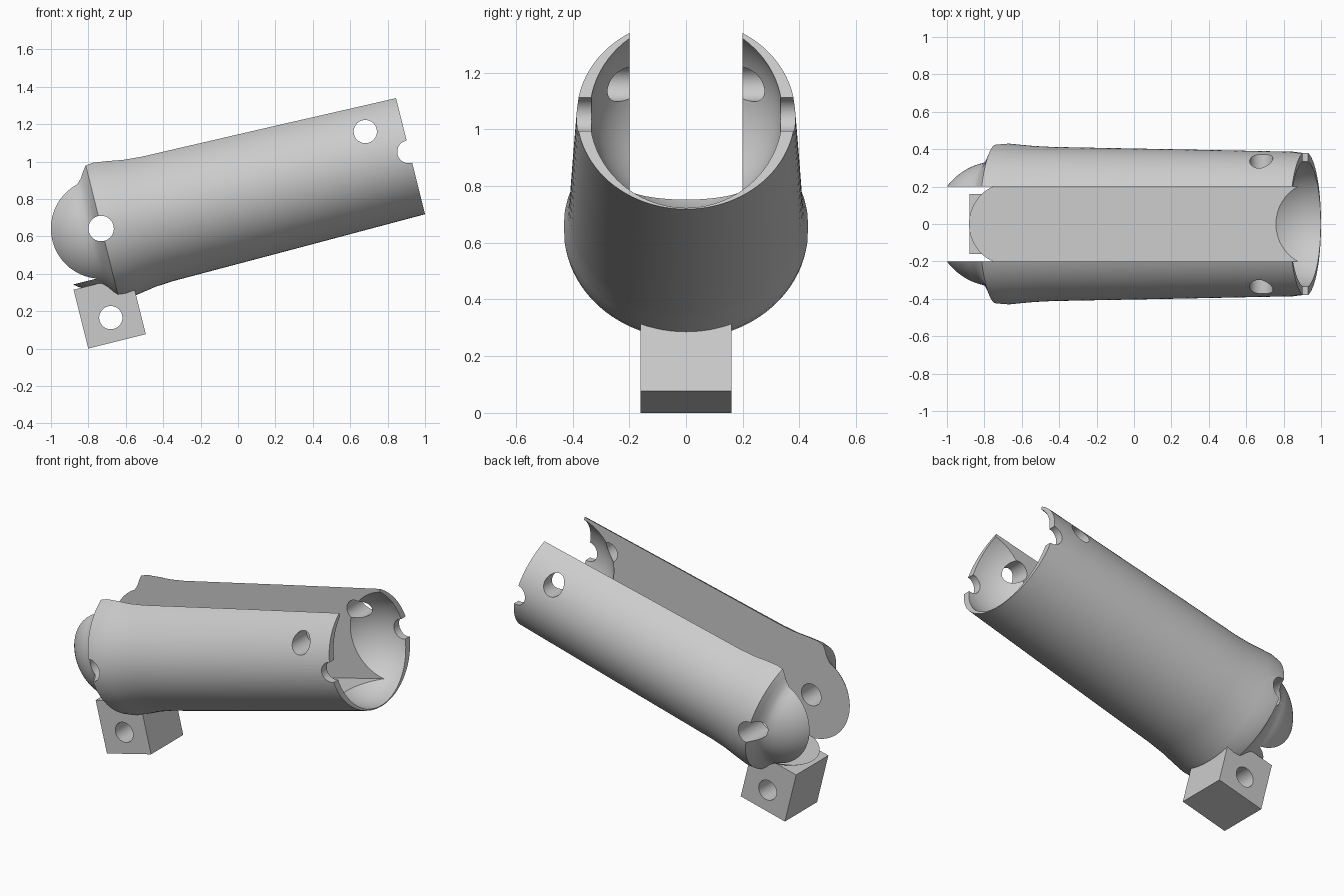
import bpy, bmesh, math
from mathutils import Matrix

cube = bpy.data.objects.get("Cube")
if cube:
    bpy.data.objects.remove(cube, do_unlink=True)

# Built along x with its axis at height AXIS, then tilted about y
TILT = Matrix.Rotation(math.radians(-14), 4, 'Y')
AXIS, BALL_X, END_X = 0.80, -0.555, 1.144
BALL_R, SOCKET_R = 0.335, 0.34
FLOOR = 0.546

grey = bpy.data.materials.new("light grey")
grey.use_nodes = True
colour = (0.6, 0.6, 0.6, 1)
grey.diffuse_color = colour
grey.node_tree.nodes["Principled BSDF"].inputs["Base Color"].default_value = colour


def to_object(name, bm):
    bmesh.ops.recalc_face_normals(bm, faces=bm.faces)
    mesh = bpy.data.meshes.new(name)
    bm.to_mesh(mesh)
    bm.free()
    obj = bpy.data.objects.new(name, mesh)
    bpy.context.collection.objects.link(obj)
    mesh.materials.append(grey)
    return obj


def box(name, x0, x1, half_y, z0, z1):
    bm = bmesh.new()
    bmesh.ops.create_cube(bm, size=1)
    bmesh.ops.scale(bm, verts=bm.verts, vec=(x1 - x0, 2 * half_y, z1 - z0))
    bmesh.ops.translate(bm, verts=bm.verts, vec=((x0 + x1) / 2, 0, (z0 + z1) / 2))
    return to_object(name, bm)


def pin(x, z, radius):
    """Cylinder lying across the part, used to drill a hole."""
    bm = bmesh.new()
    bmesh.ops.create_cone(bm, cap_ends=True, segments=48, radius1=radius,
                          radius2=radius, depth=2,
                          matrix=Matrix.Translation((x, 0, z)) @ Matrix.Rotation(math.pi / 2, 4, 'X'))
    return to_object("hole_cutter", bm)


def ball(x, z, radius):
    bm = bmesh.new()
    bmesh.ops.create_uvsphere(bm, u_segments=72, v_segments=40, radius=radius,
                              matrix=Matrix.Translation((x, 0, z)))
    return to_object("socket_cutter", bm)


def cut(obj, cutters):
    for cutter in cutters:
        cutter.hide_render = True
        mod = obj.modifiers.new("cut", 'BOOLEAN')
        mod.operation, mod.solver, mod.object = 'DIFFERENCE', 'EXACT', cutter
    deps = bpy.context.evaluated_depsgraph_get()
    mesh = bpy.data.meshes.new_from_object(obj.evaluated_get(deps))
    obj.modifiers.clear()
    obj.data = mesh
    for cutter in cutters:
        bpy.data.objects.remove(cutter, do_unlink=True)


def finish(obj):
    obj.data.transform(TILT)
    bpy.ops.object.select_all(action='DESELECT')
    obj.select_set(True)
    bpy.context.view_layer.objects.active = obj
    bpy.ops.object.shade_smooth_by_angle(angle=math.radians(32))


def loft(name, rings, tip_x, n=96):
    """Elliptical rings (x, half width, half height) closed by a pole."""
    bm = bmesh.new()
    loops = []
    for x, w, h in rings:
        loops.append([bm.verts.new((x, w * math.cos(2 * math.pi * i / n),
                                    AXIS + h * math.sin(2 * math.pi * i / n)))
                      for i in range(n)])
    for a, b in zip(loops, loops[1:]):
        for i in range(n):
            j = (i + 1) % n
            bm.faces.new((a[i], a[j], b[j], b[i]))
    bm.faces.new(loops[0])
    tip = bm.verts.new((tip_x, 0, AXIS))
    for i in range(n):
        bm.faces.new((loops[-1][i], loops[-1][(i + 1) % n], tip))
    return to_object(name, bm)


# Tapered sleeve with a flared collar, running into a ball end
rings = [(END_X, 0.385, 0.345), (0.45, 0.399, 0.356), (-0.25, 0.412, 0.366),
         (-0.35, 0.417, 0.373), (-0.44, 0.425, 0.388), (-0.51, 0.432, 0.397),
         (-0.553, 0.43, 0.392), (-0.572, 0.385, 0.378), (-0.595, 0.345, 0.352)]
for k in range(2, 16):
    phi = math.pi / 2 * k / 16
    r = BALL_R * math.cos(phi)
    rings.append((BALL_X - BALL_R * math.sin(phi), r, r))
body = loft("sleeve_body", rings, BALL_X - BALL_R)

# Long open channel, round socket, pin holes and end notches
cut(body, [box("channel_cutter", -1.5, 1.6, 0.2, FLOOR, 1.6),
           ball(END_X, AXIS, SOCKET_R),
           pin(BALL_X, AXIS, 0.068),
           pin(0.941, 0.961, 0.062),
           pin(END_X - 0.004, AXIS, 0.061)])
finish(body)

# Drilled lug under the ball end
lug = box("mounting_lug", -0.777, -0.46, 0.16, 0.194, 0.518)
cut(lug, [pin(-0.62, 0.325, 0.062)])
finish(lug)
